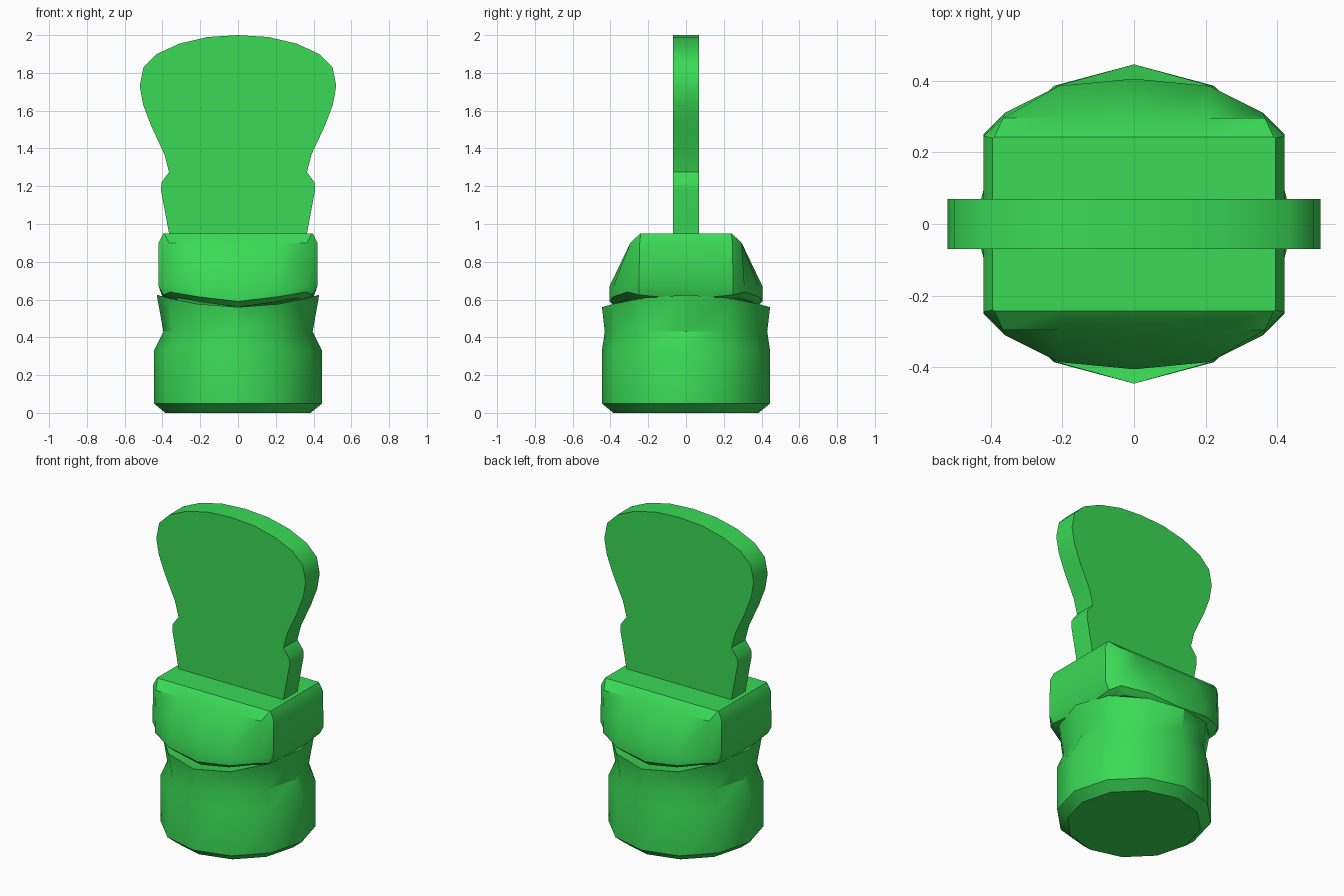
import bpy, bmesh, math

cube = bpy.data.objects.get("Cube")
if cube:
    bpy.data.objects.remove(cube, do_unlink=True)

green = bpy.data.materials.new("bright_green")
GREEN = (0.042, 0.70, 0.092, 1)
green.diffuse_color = GREEN
green.use_nodes = True
green.node_tree.nodes["Principled BSDF"].inputs["Base Color"].default_value = GREEN


def finish(name, bm, angle):
    bmesh.ops.remove_doubles(bm, verts=bm.verts, dist=0.0005)
    bmesh.ops.recalc_face_normals(bm, faces=bm.faces)
    mesh = bpy.data.meshes.new(name)
    bm.to_mesh(mesh)
    bm.free()
    mesh.materials.append(green)
    obj = bpy.data.objects.new(name, mesh)
    bpy.context.collection.objects.link(obj)
    bpy.ops.object.select_all(action="DESELECT")
    obj.select_set(True)
    bpy.context.view_layer.objects.active = obj
    bpy.ops.object.shade_smooth_by_angle(angle=math.radians(angle))


def loft(name, rings, angle):
    """Join closed rings of equal length and cap both ends."""
    bm = bmesh.new()
    loops = [[bm.verts.new(p) for p in ring] for ring in rings]
    n = len(loops[0])
    for a, b in zip(loops, loops[1:]):
        for i in range(n):
            j = (i + 1) % n
            bm.faces.new((a[i], a[j], b[j], b[i]))
    bm.faces.new(loops[0])
    bm.faces.new(loops[-1])
    finish(name, bm, angle)


def oval(rx, ry, z, rise=0.0, sides=12):
    """Ring that may rise toward the left and right."""
    turns = [math.tau * i / sides for i in range(sides)]
    return [(rx * math.cos(t), ry * math.sin(t), z + rise * math.cos(t) ** 2)
            for t in turns]


def mirrored(quarter):
    """Complete a ring from its +x +y quarter."""
    half = quarter + [(-x, y, z) for x, y, z in quarter[-2::-1]]
    return half + [(x, -y, z) for x, y, z in half[-2:0:-1]]


# Round base with flared, wavy collar
loft("base_collar", [
    oval(0.385, 0.385, 0), oval(0.445, 0.445, 0.05), oval(0.445, 0.445, 0.33),
    oval(0.395, 0.43, 0.43), oval(0.43, 0.445, 0.56, 0.065),
    oval(0.34, 0.34, 0.54, 0.05)], 32)

# Chamfered head block with bowed front and back
plan = [(0.42, 0), (0.42, 0.25), (0.36, 0.31), (0.21, 0.385), (0, 0.405)]
lip_heights = [0.60, 0.625, 0.64, 0.615, 0.59]
lip = [(min(x, 0.395), y, z) for (x, y), z in zip(plan, lip_heights)]
under = [(x * 0.88, y * 0.92, z - 0.03) for x, y, z in lip]
shoulder = [(0.42, 0), (0.42, 0.245), (0.365, 0.295), (0.21, 0.295), (0, 0.295)]
top = [(0.395, 0), (0.395, 0.24), (0.39, 0.242), (0.21, 0.242), (0, 0.242)]
loft("head_block", [
    mirrored(under), mirrored(lip),
    mirrored([(x, y, 0.67) for x, y in plan]),
    mirrored([(x, y, 0.90) for x, y in shoulder]),
    mirrored([(x, y, 0.95) for x, y in top])], 32)

# Flat upright blade with notched neck and rounded top
edge = [(0.365, 0.92), (0.365, 0.95), (0.408, 1.18), (0.405, 1.22),
        (0.365, 1.275), (0.39, 1.37), (0.46, 1.52), (0.502, 1.63),
        (0.52, 1.73), (0.50, 1.83), (0.43, 1.90), (0.31, 1.955),
        (0.16, 1.99), (0, 2.0)]
outline = edge + [(-x, z) for x, z in edge[-2::-1]]
loft("upright_blade", [[(x, y, z) for x, z in outline] for y in (-0.07, 0.07)], 35)
